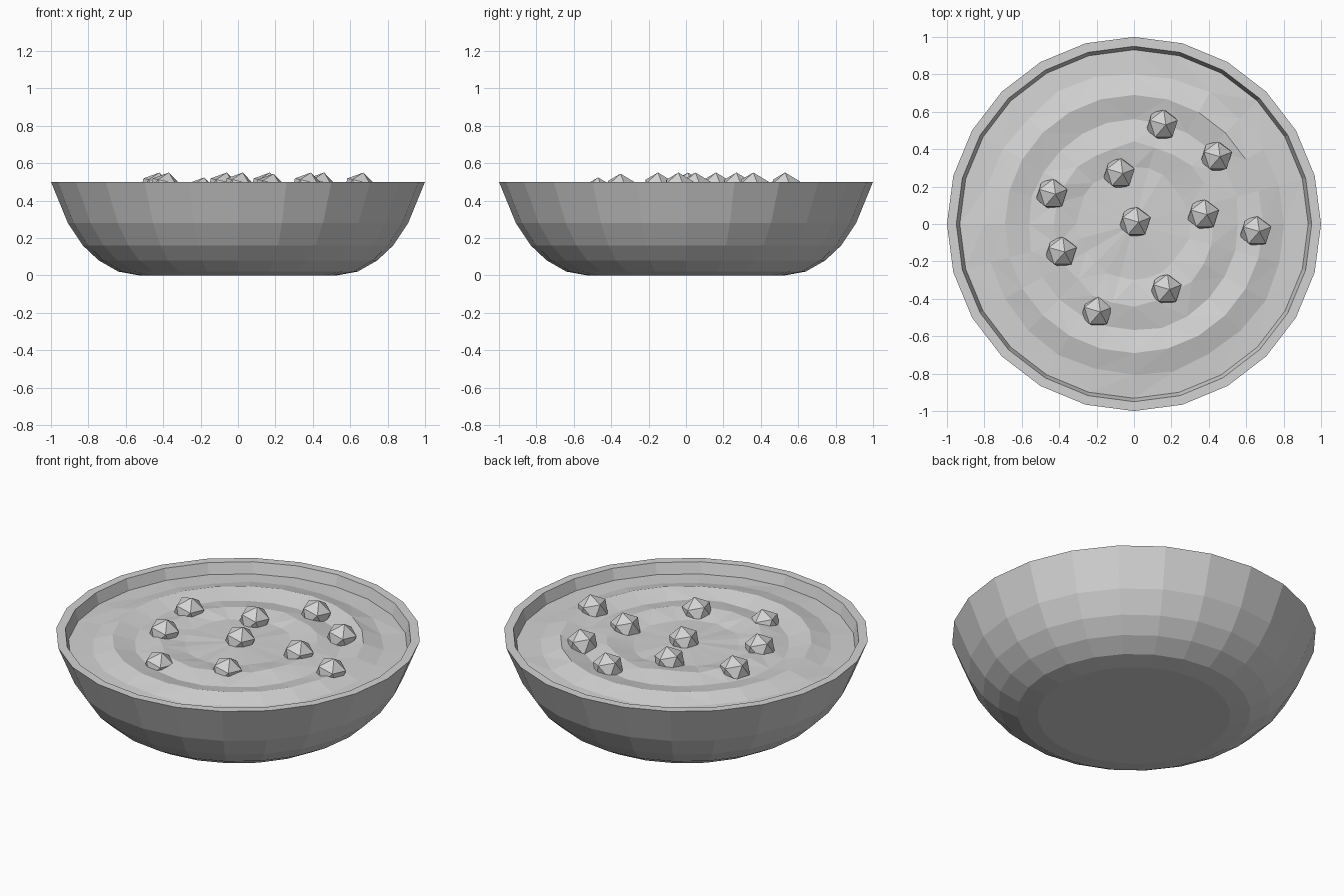
import bpy, bmesh, math, random
from mathutils import Matrix

random.seed(4)
SIDES = 24

cube = bpy.data.objects.get("Cube")
if cube:
    bpy.data.objects.remove(cube, do_unlink=True)

grey = bpy.data.materials.new("plain grey")
grey.use_nodes = True
grey.diffuse_color = (0.65, 0.65, 0.65, 1)
bsdf = next(n for n in grey.node_tree.nodes if n.type == 'BSDF_PRINCIPLED')
bsdf.inputs["Base Color"].default_value = grey.diffuse_color


def finish(bm, name):
    """Turn a bmesh into a flat shaded object."""
    mesh = bpy.data.meshes.new(name)
    bm.to_mesh(mesh)
    bm.free()
    mesh.materials.append(grey)
    obj = bpy.data.objects.new(name, mesh)
    bpy.context.collection.objects.link(obj)
    return obj


def add_ring(bm, radius, z, wobble=0.0):
    ring = []
    for i in range(SIDES):
        a = math.tau * i / SIDES
        r = radius + random.uniform(-wobble, wobble)
        h = z + random.uniform(-wobble, wobble) * 0.4
        ring.append(bm.verts.new((r * math.cos(a), r * math.sin(a), h)))
    return ring


def join_rings(bm, rings):
    for low, high in zip(rings, rings[1:]):
        for i in range(SIDES):
            j = (i + 1) % SIDES
            bm.faces.new((low[i], low[j], high[j], high[i]))


# Bowl: outer wall, rim and inner wall
profile = [(0.53, 0), (0.64, 0.02), (0.745, 0.08), (0.83, 0.16), (0.91, 0.28),
           (1, 0.5), (0.95, 0.5), (0.93, 0.43), (0.86, 0.29), (0.7, 0.12), (0.5, 0.05)]
bm = bmesh.new()
rings = [add_ring(bm, r, z) for r, z in profile]
join_rings(bm, rings)
bm.faces.new(list(reversed(rings[0])))
bm.faces.new(rings[-1])
finish(bm, "bowl")

# Soup: rippled surface with round crests and uneven valleys
ripples = [(0.932, 0.435, 0), (0.805, 0.441, 0.013), (0.69, 0.474, 0), (0.565, 0.445, 0.012),
           (0.43, 0.472, 0.012), (0.3, 0.448, 0.012)]
bm = bmesh.new()
rings = [add_ring(bm, *ripple) for ripple in ripples]
join_rings(bm, rings)
middle = bm.verts.new((0, 0, 0.46))
for i in range(SIDES):
    bm.faces.new((rings[-1][i], rings[-1][(i + 1) % SIDES], middle))
bmesh.ops.triangulate(bm, faces=bm.faces[:])
finish(bm, "soup")

# Floating lumps: x, y and how far each one sits below the usual height
lumps = [(0.15, 0.53, 0), (0.44, 0.36, 0), (-0.08, 0.27, 0), (-0.44, 0.16, 0),
         (0.005, 0.01, 0), (0.37, 0.05, 0), (0.65, -0.04, 0), (-0.39, -0.15, 0),
         (0.17, -0.35, 0.006), (-0.2, -0.47, 0.026)]
tilt = Matrix.Rotation(math.radians(13), 4, 'Y') @ Matrix.Rotation(math.radians(18), 4, 'Z')
for n, (x, y, drop) in enumerate(lumps, 1):
    bm = bmesh.new()
    bmesh.ops.create_icosphere(bm, subdivisions=1, radius=0.09,
                               matrix=Matrix.Translation((x, y, 0.462 - drop)) @ tilt)
    finish(bm, f"floating_lump_{n}")
